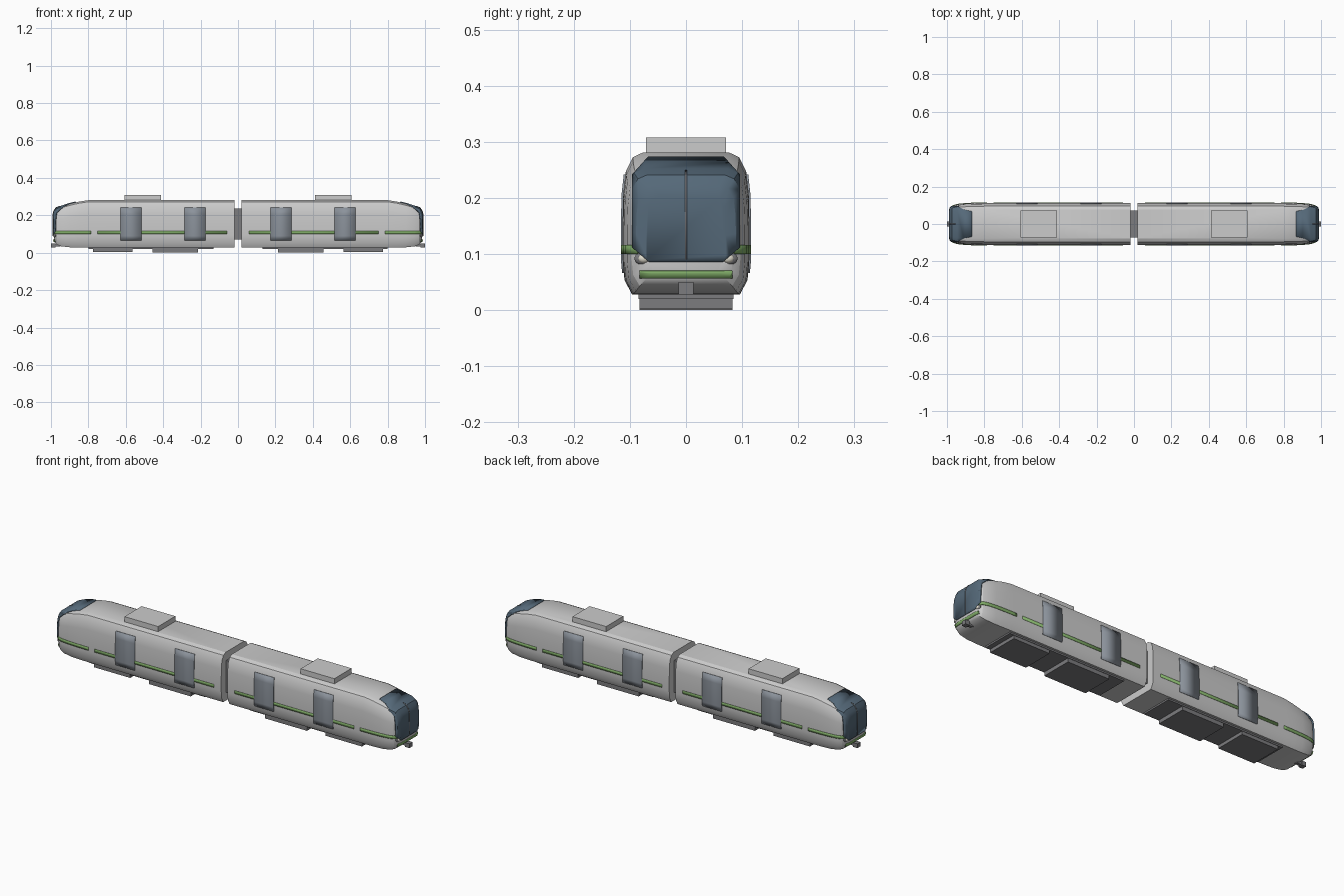
import bpy, bmesh
from mathutils import Vector, Matrix

if "Cube" in bpy.data.objects:
    bpy.data.objects.remove(bpy.data.objects["Cube"])

def mat(name, r, g, b):
    m = bpy.data.materials.new(name)
    m.diffuse_color = (r, g, b, 1)
    m.use_nodes = True
    m.node_tree.nodes["Principled BSDF"].inputs["Base Color"].default_value = m.diffuse_color
    return m

GLASS = mat("dark_glass", 0.09, 0.14, 0.19, )
DOOR = mat("door_grey", 0.26, 0.29, 0.33)
GREEN = mat("green_stripe", 0.22, 0.42, 0.14)
DARK = mat("dark_grey", 0.2, 0.2, 0.21)
LENS = mat("lamp_lens", 0.75, 0.72, 0.62)

# half cross-section (fractions of half width / half height), roof to floor
HALF = [(0.68, 1), (0.84, 0.93), (0.95, 0.73), (0.99, 0.4), (1, 0), (1, -0.5),
        (0.97, -0.8), (0.85, -1)]
# stations along one car: x, half width, bottom, top
STATIONS = [(0.018, 0.113, 0.028, 0.281), (0.80, 0.113, 0.028, 0.281),
            (0.85, 0.112, 0.028, 0.273), (0.90, 0.110, 0.029, 0.261),
            (0.945, 0.105, 0.034, 0.247), (0.968, 0.097, 0.043, 0.236),
            (0.980, 0.084, 0.055, 0.218), (0.985, 0.066, 0.068, 0.198)]

def finish(bm, name, material=None, smooth=True):
    me = bpy.data.meshes.new(name)
    bm.to_mesh(me)
    bm.free()
    ob = bpy.data.objects.new(name, me)
    bpy.context.collection.objects.link(ob)
    if material:
        me.materials.append(material)
    if smooth:
        bpy.ops.object.select_all(action='DESELECT')
        ob.select_set(True)
        bpy.context.view_layer.objects.active = ob
        bpy.ops.object.shade_smooth_by_angle(angle=0.45)
    return ob

def loft(s, grow=0.0):
    """Car shell; s = +1 / -1 picks the end, grow offsets it outwards."""
    bm = bmesh.new()
    rings = []
    for x, hw, zb, zt in STATIONS:
        c, h = (zb + zt) / 2, (zt - zb) / 2 + grow
        w = hw + grow
        px = x + (grow if x > 0.95 else 0)
        pts = [(w * u, c + h * v) for u, v in HALF]
        pts += [(-y, z) for y, z in reversed(pts)]
        rings.append([bm.verts.new((s * px, y, z)) for y, z in pts])
    n = len(rings[0])
    for a, b in zip(rings, rings[1:]):
        for i in range(n):
            j = (i + 1) % n
            bm.faces.new((a[i], a[j], b[j], b[i]))
    bm.faces.new(rings[0])
    bm.faces.new(rings[-1])
    bmesh.ops.recalc_face_normals(bm, faces=bm.faces)
    return bm

def patch(name, s, grow, xr, yr, zr, material, extra=()):
    """Panel following the shell, trimmed to the given ranges."""
    bm = loft(s, grow)
    X = Vector((s, 0, 0))
    Y, Z = Vector((0, 1, 0)), Vector((0, 0, 1))
    cuts = [(X * xr[0] , -X), (X * xr[1], X), (Y * yr[0], -Y),
            (Y * yr[1], Y), (Z * zr[0], -Z), (Z * zr[1], Z)]
    cuts += [(Vector(p), Vector(q)) for p, q in extra]
    for co, no in cuts:
        bmesh.ops.bisect_plane(bm, geom=bm.verts[:] + bm.edges[:] + bm.faces[:],
                               plane_co=co, plane_no=no, clear_outer=True)
    ob = finish(bm, name, material)
    m = ob.modifiers.new("thickness", 'SOLIDIFY')
    m.thickness, m.offset = grow * 1.5, -1
    return ob

def box(name, x0, x1, hy, z0, z1, material=None):
    bm = bmesh.new()
    size = Matrix.Diagonal((abs(x1 - x0), 2 * hy, z1 - z0, 1))
    bmesh.ops.create_cube(bm, size=1, matrix=Matrix.Translation(
        ((x0 + x1) / 2, 0, (z0 + z1) / 2)) @ size)
    return finish(bm, name, material, smooth=False)

def lamp(name, x, y, z, size, material):
    bm = bmesh.new()
    bmesh.ops.create_uvsphere(bm, u_segments=20, v_segments=10, radius=1,
                              matrix=Matrix.Translation((x, y, z)) @ Matrix.Diagonal((*size, 1)))
    return finish(bm, name, material)

for s, end in ((1, "right"), (-1, "left")):
    finish(loft(s), f"car_body_{end}")

    # wraparound windscreen with clipped corners, and centre bar
    corners = []
    for k in (1, -1):
        corners.append(((0, k * 0.080, 0.260), (0, k * 0.018, 0.016)))
        corners.append(((0, k * 0.066, 0.086), (0, k * 0.024, -0.028)))
    patch(f"windscreen_{end}", s, 0.005, (0.868, 1), (-0.096, 0.096),
          (0.086, 0.3), GLASS, corners)
    patch(f"windscreen_bar_{end}", s, 0.0065, (0.90, 1), (-0.0015, 0.0015),
          (0.09, 0.25), DARK)

    # green band under the windscreen
    patch(f"nose_stripe_{end}", s, 0.003, (0.93, 1), (-0.083, 0.083),
          (0.056, 0.070), GREEN)

    # doors and side stripes on both sides
    for yr, side in (((0.07, 1), "back"), ((-1, -0.07), "front")):
        for i, xc in enumerate((0.230, 0.573)):
            patch(f"door_{end}_{side}_{i}", s, 0.003, (xc - 0.056, xc + 0.056),
                  yr, (0.066, 0.242), DOOR)
        patch(f"side_stripe_{end}_{side}", s, 0.0015, (0.06, 0.75), yr,
              (0.100, 0.116), GREEN)
        yn = (0.086, 1) if side == "back" else (-1, -0.086)
        patch(f"front_stripe_{end}_{side}", s, 0.0025, (0.785, 1), yn,
              (0.100, 0.116), GREEN)

    # headlights: dark surround and pale lens
    for y in (-0.075, 0.075):
        lamp(f"headlight_ring_{end}", s * 0.977, y, 0.092, (0.008, 0.017, 0.012), DARK)
        lamp(f"headlight_lens_{end}", s * 0.980, y, 0.092, (0.008, 0.011, 0.0085), LENS)

    # coupler
    box(f"coupler_shaft_{end}", s * 0.95, s * 0.99, 0.008, 0.032, 0.046, DARK)
    box(f"coupler_head_{end}", s * 0.975, s * 1.0, 0.013, 0.028, 0.050, DARK)

    # roof unit and underfloor equipment
    box(f"roof_unit_{end}", s * 0.412, s * 0.607, 0.071, 0.275, 0.308)
    box(f"underframe_{end}", s * 0.13, s * 0.80, 0.085, 0.020, 0.035, DARK)
    box(f"inner_equipment_{end}", s * 0.215, s * 0.457, 0.083, 0.0, 0.03, DARK)
    box(f"outer_equipment_{end}", s * 0.565, s * 0.775, 0.083, 0.003, 0.03, DARK)

# gangway between the cars
box("gangway", -0.03, 0.03, 0.072, 0.07, 0.237, DARK)
